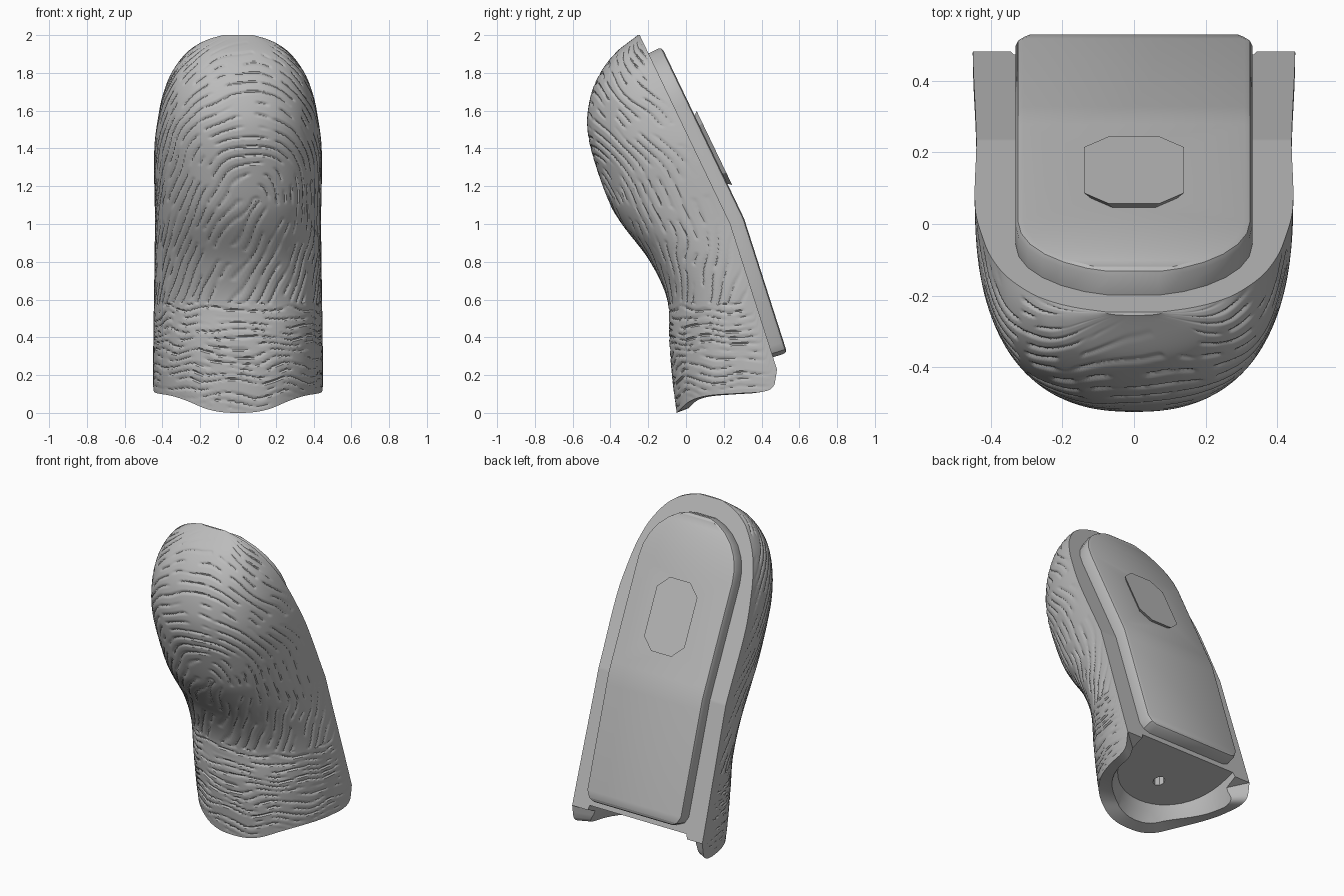
import bpy, bmesh, math
from mathutils import Vector, noise

if "Cube" in bpy.data.objects:
    bpy.data.objects.remove(bpy.data.objects["Cube"])

grey = bpy.data.materials.new("plain grey")
grey.use_nodes = True
COLOUR = (0.5, 0.5, 0.5, 1)
grey.diffuse_color = COLOUR
grey.node_tree.nodes["Principled BSDF"].inputs["Base Color"].default_value = COLOUR


def make(name, bm):
    bmesh.ops.recalc_face_normals(bm, faces=bm.faces)
    mesh = bpy.data.meshes.new(name)
    bm.to_mesh(mesh)
    bm.free()
    mesh.materials.append(grey)
    ob = bpy.data.objects.new(name, mesh)
    bpy.context.collection.objects.link(ob)
    return ob


def activate(ob):
    bpy.ops.object.select_all(action="DESELECT")
    ob.select_set(True)
    bpy.context.view_layer.objects.active = ob


def cut(ob, cutter):
    mod = ob.modifiers.new("cut", "BOOLEAN")
    mod.operation, mod.solver, mod.object = "DIFFERENCE", "EXACT", cutter
    activate(ob)
    bpy.ops.object.modifier_apply(modifier=mod.name)


def curve(points):
    """Smooth interpolation through (input, value) points."""
    def slope(i):
        a, b = points[max(i - 1, 0)], points[min(i + 1, len(points) - 1)]
        return (b[1] - a[1]) / (b[0] - a[0])

    def value(t):
        i = 0
        while i < len(points) - 2 and t > points[i + 1][0]:
            i += 1
        (t0, v0), (t1, v1) = points[i], points[i + 1]
        h = t1 - t0
        u = min(max((t - t0) / h, 0), 1)
        return (v0 * (1 + 2 * u) * (1 - u) ** 2 + v1 * u * u * (3 - 2 * u)
                + h * slope(i) * u * (1 - u) ** 2 - h * slope(i + 1) * u * u * (1 - u))
    return value


def loft(rings):
    """Closed solid from rings holding equal numbers of points."""
    bm = bmesh.new()
    rows = [[bm.verts.new(p) for p in ring] for ring in rings]
    n = len(rows[0])
    for a, b in zip(rows, rows[1:]):
        for i in range(n):
            j = (i + 1) % n
            bm.faces.new((a[i], a[j], b[j], b[i]))
    for row in (rows[0], rows[-1]):
        centre = bm.verts.new(sum((v.co for v in row), Vector()) / n)
        for i in range(n):
            bm.faces.new((row[i], row[(i + 1) % n], centre))
    return bm


# Side and front profiles, all by height
front_y = curve([(0, -.05), (.2, -.075), (.4, -.09), (.6, -.1), (.8, -.19), (1, -.34), (1.1, -.4),
                 (1.3, -.475), (1.45, -.515), (1.58, -.522), (1.75, -.48), (1.9, -.38), (2, -.255)])
half_w = curve([(0, .445), (.2, .45), (1, .44), (1.4, .443), (1.6, .417), (1.7, .393), (1.8, .352),
                (1.9, .28), (1.95, .215), (1.98, .15), (2, .08)])
rim_z = curve([(0, .23), (.04, .15), (.12, .115), (.3, .105), (.66, .09), (.85, .06), (1, 0)])
BACK = [Vector((0, -.245, 2)), Vector((0, .235, 1)), Vector((0, .485, .22))]
UPPER = (BACK[1] - BACK[0]).length


def back_y(z):
    a, b = (BACK[0], BACK[1]) if z > 1 else (BACK[1], BACK[2])
    return a.y + (b.y - a.y) * (a.z - z) / (a.z - b.z)


def on_back(s, x=0, lift=0):
    """Point at distance s down the bent back, raised by lift."""
    dirs = [(BACK[1] - BACK[0]).normalized(), (BACK[2] - BACK[1]).normalized()]
    k = 0 if s < UPPER else 1
    d = dirs[k]
    base = BACK[k] + d * (s - k * UPPER)
    if abs(s - UPPER) < .001:
        d = (dirs[0] + dirs[1]).normalized()
    return base + Vector((x, -d.z * lift, d.y * lift))


def groove(u, z):
    """Broken loop ridges above, wavy level ridges below."""
    p = Vector((u, z, 0))
    wave = noise.noise(p * 5)
    if z < .58:
        phase = z / .038 + wave * 1.3
        broken = noise.noise(Vector((u * 7, z * 26, 3)))
    else:
        d = Vector((u - .08, z - 1.12, 0))
        axis = Vector((-.53, -.85, 0))
        phase = (d - axis * max(d.dot(axis), 0)).length / .054 + wave * .5
        broken = noise.noise(p * 9 + Vector((0, 0, 7)))
    line = max(0, 1 - abs(phase % 1 - .5) / .2)
    return line * min(max((broken + .25) * 5, 0), 1)


# Rounded body with engraved ridges
COLS, ROWS, SQUARE = 160, 290, .84
rings = []
for r in range(ROWS + 1):
    v = 1 - (1 - r / ROWS) ** 1.3
    ring = []
    for c in range(COLS + 1):
        t = math.pi * c / COLS
        sn, cs = max(math.sin(t), 0), math.cos(t)
        b = rim_z(sn)
        z = b + (2 - b) * v
        w, yb = half_w(z), back_y(z)
        depth = max(yb - front_y(z), .008)
        fade = min(1, sn * 8) * min(1, (1 - v) * 30, v * 40)
        k = 1 - min(.009 / depth, .035) * fade * groove(.5 * (math.pi / 2 - t), z)
        x = math.copysign(abs(cs) ** SQUARE, cs)
        ring.append(Vector((w * k * x, yb - depth * k * sn ** SQUARE, z)))
    rings.append(ring)
body = make("ridged_body", loft(rings))


# Shallow hollow underside, open to the back
def hollow_ring(w, y_front, height):
    pts = [Vector((w, .75, 0))]
    for c in range(25):
        t = math.pi * c / 24
        pts.append(Vector((w * math.cos(t), .42 - (.42 - y_front) * math.sin(t) ** SQUARE, 0)))
    pts.append(Vector((-w, .75, 0)))
    for p in pts:
        p.z = height(p.y)
    return pts


hollow = make("hollow_cutter", loft([hollow_ring(.4, .005, lambda y: -.1),
                                     hollow_ring(.385, .015, lambda y: .045 + .15 * y),
                                     hollow_ring(.355, .03, lambda y: .09 + .2 * y),
                                     hollow_ring(.335, .045, lambda y: .13 + .27 * y)]))

# Small round hole in the floor
bm = bmesh.new()
bmesh.ops.create_cone(bm, cap_ends=True, segments=8, radius1=.035, radius2=.035, depth=.4)
bmesh.ops.translate(bm, verts=bm.verts, vec=(0, .22, .22))
pin_hole = make("pin_hole_cutter", bm)

# Raised back plate with a rounded top and bent middle
S0, S1, W = .1, 1.85, .33
outline = [(S0 + W * (1 - math.cos(a)), W * math.sin(a))
           for a in [math.radians(q) for q in range(12, 91, 13)]]
outline += [(UPPER - .06, W), (UPPER, W), (UPPER + .06, W),
            (S1 - .06, W), (S1 - .02, W - .02), (S1, W - .06)]
plate_rings = [[on_back(s, x, lift) for x, lift in ((-w, -.05), (w, -.05), (w, .078), (-w, .078))]
               for s, w in outline]
bm = bmesh.new()
rows = [[bm.verts.new(p) for p in ring] for ring in plate_rings]
for a, b in zip(rows, rows[1:]):
    for i in range(4):
        j = (i + 1) % 4
        bm.faces.new((a[i], a[j], b[j], b[i]))
bm.faces.new(rows[0])
bm.faces.new(rows[-1])
plate = make("back_plate", bm)
bevel = plate.modifiers.new("soft edge", "BEVEL")
bevel.width, bevel.segments, bevel.angle_limit = .03, 2, math.radians(50)
activate(plate)
bpy.ops.object.modifier_apply(modifier=bevel.name)


# Long slot with a sloped mouth
def slot_ring(w, h, lift):
    c = w * .5
    pts = [(w, h - c), (w - c, h), (c - w, h), (-w, h - c),
           (-w, c - h), (c - w, -h), (w - c, -h), (w, c - h)]
    return [on_back(.71 + s, x, lift) for x, s in pts]


slot = make("slot_cutter", loft([slot_ring(.14, .217, .098), slot_ring(.12, .2, .078),
                                 slot_ring(.08, .165, .036), slot_ring(.08, .165, -.2)]))

for cutter in (hollow, pin_hole, slot):
    cut(body, cutter)
cut(plate, slot)
for cutter in (hollow, pin_hole, slot):
    bpy.data.objects.remove(cutter)

for ob in (body, plate):
    activate(ob)
    bpy.ops.object.shade_smooth_by_angle(angle=math.radians(30))
